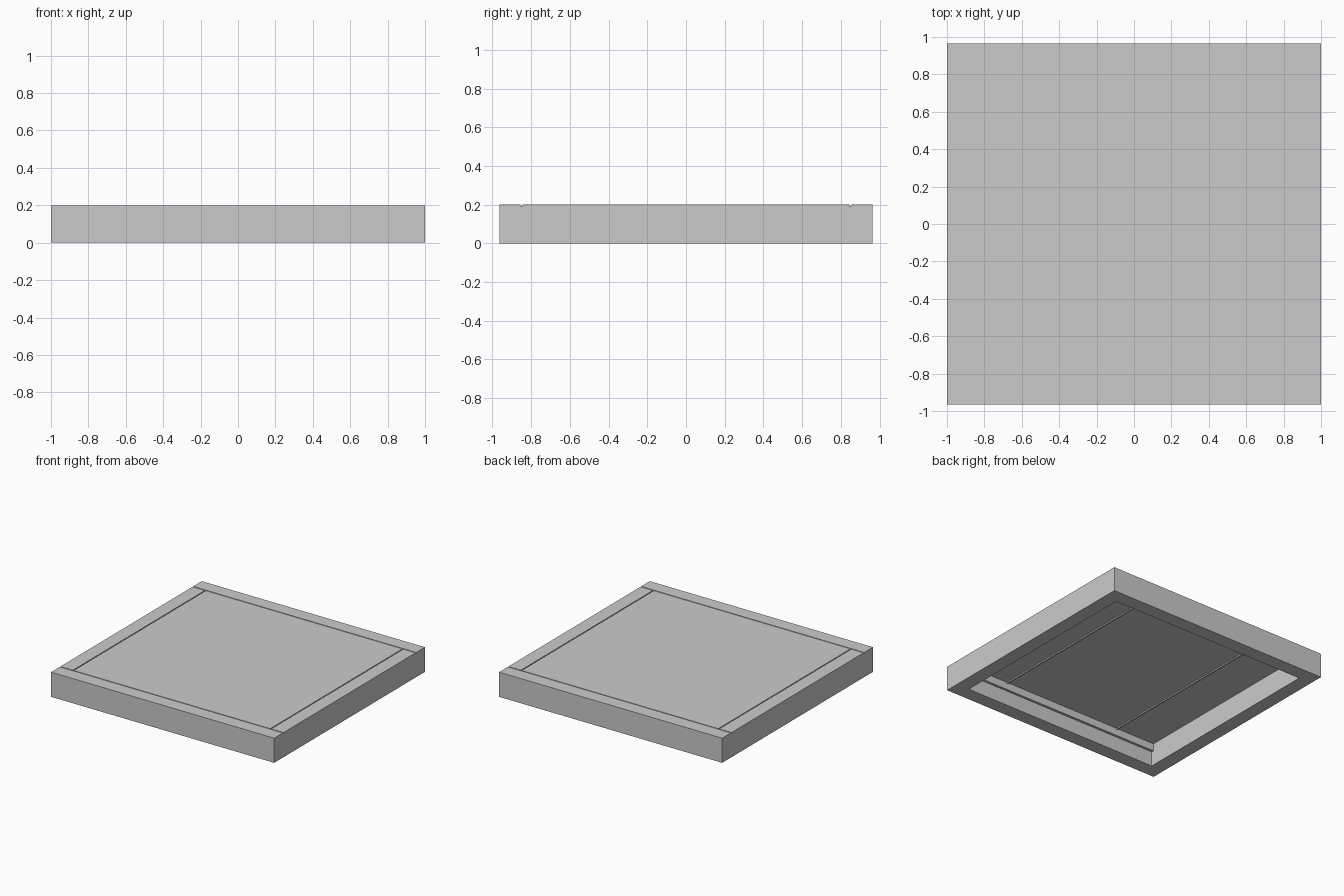
import bpy
import bmesh

if "Cube" in bpy.data.objects:
    bpy.data.objects.remove(bpy.data.objects["Cube"], do_unlink=True)

grey = bpy.data.materials.new("plain grey")
grey.use_nodes = True
grey.diffuse_color = (0.6, 0.6, 0.6, 1)
grey.node_tree.nodes["Principled BSDF"].inputs["Base Color"].default_value = (0.6, 0.6, 0.6, 1)

X, Y, H = 1.0, 0.965, 0.2       # outer half sizes and height
IX, IY = 0.885, 0.85            # inner opening half sizes
PANEL_Z = 0.18                  # underside of the panel
GROOVE, SEAT = 0.004, 0.194     # groove half width and floor height


def box(name, x0, x1, y0, y1, z0, z1):
    """Axis-aligned box given by its limits."""
    bm = bmesh.new()
    bmesh.ops.create_cube(bm, size=1)
    for v in bm.verts:
        v.co = (x1 if v.co.x > 0 else x0,
                y1 if v.co.y > 0 else y0,
                z1 if v.co.z > 0 else z0)
    mesh = bpy.data.meshes.new(name)
    bm.to_mesh(mesh)
    bm.free()
    obj = bpy.data.objects.new(name, mesh)
    obj.data.materials.append(grey)
    bpy.context.collection.objects.link(obj)
    return obj


# Frame and panel as one hollow tray, open at the bottom
tray = box("tray", -X, X, -Y, Y, 0, H)
cutters = [box("opening_cutter", -IX, IX, -IY, IY, -0.1, PANEL_Z)]

# Shallow joint grooves on the top: long ones across, short ones between
for s in (-1, 1):
    cutters.append(box("long_groove_cutter", -X - 0.1, X + 0.1,
                       s * IY - GROOVE, s * IY + GROOVE, SEAT, H + 0.1))
    cutters.append(box("side_groove_cutter", s * IX - GROOVE, s * IX + GROOVE,
                       -IY, IY, SEAT, H + 0.1))

for c in cutters:
    c.hide_render = True
    c.hide_viewport = True
    mod = tray.modifiers.new(c.name, "BOOLEAN")
    mod.operation = "DIFFERENCE"
    mod.solver = "EXACT"
    mod.object = c

# Bake the cuts and drop the cutters
bpy.context.view_layer.update()
deps = bpy.context.evaluated_depsgraph_get()
baked = bpy.data.meshes.new_from_object(tray.evaluated_get(deps))
tray.modifiers.clear()
tray.data = baked
for c in cutters:
    bpy.data.objects.remove(c, do_unlink=True)

# Cleats under the panel along the front and back rails
for name, s in (("front_cleat", -1), ("back_cleat", 1)):
    a, b = sorted((s * IY, s * (IY - 0.02)))
    box(name, -IX, IX, a, b, 0.12, PANEL_Z)

# Thin ribs under the panel
for name, s in (("right_rib", -1), ("left_rib", 1)):
    box(name, s * 0.53 - 0.006, s * 0.53 + 0.006, -IY + 0.02, IY - 0.02,
        PANEL_Z - 0.01, PANEL_Z)
